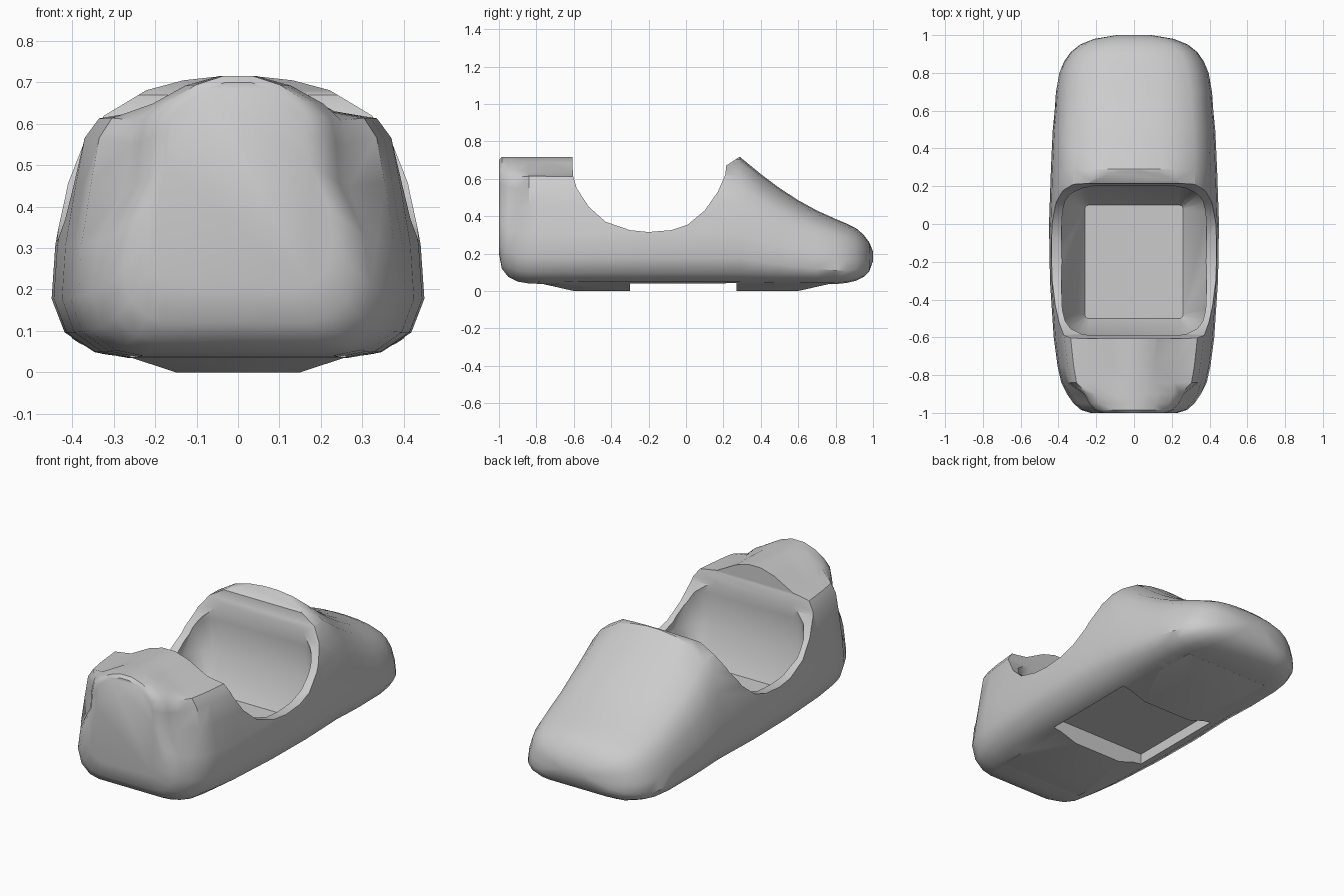
import bpy, bmesh
from math import sin, cos, pi

cube = bpy.data.objects.get("Cube")
if cube:
    bpy.data.objects.remove(cube, do_unlink=True)

grey = bpy.data.materials.new("plain_grey")
grey.use_nodes = True
grey.diffuse_color = (0.6, 0.6, 0.6, 1)
grey.node_tree.nodes["Principled BSDF"].inputs["Base Color"].default_value = grey.diffuse_color


def loft(name, rings):
    """Closed solid skinned through rings with equal point counts."""
    bm = bmesh.new()
    loops = [[bm.verts.new(p) for p in ring] for ring in rings]
    n = len(loops[0])
    for a, b in zip(loops, loops[1:]):
        for i in range(n):
            j = (i + 1) % n
            bm.faces.new((a[i], a[j], b[j], b[i]))
    bm.faces.new(loops[0][::-1])
    bm.faces.new(loops[-1])
    bmesh.ops.recalc_face_normals(bm, faces=bm.faces)
    mesh = bpy.data.meshes.new(name)
    bm.to_mesh(mesh)
    bm.free()
    mesh.materials.append(grey)
    obj = bpy.data.objects.new(name, mesh)
    bpy.context.collection.objects.link(obj)
    return obj


def combine(target, tool, operation):
    """Apply a boolean and remove the tool object."""
    tool.hide_render = True
    mod = target.modifiers.new("boolean", 'BOOLEAN')
    mod.operation = operation
    mod.solver = 'EXACT'
    mod.object = tool
    bpy.context.view_layer.objects.active = target
    bpy.ops.object.modifier_apply(modifier=mod.name)
    bpy.data.objects.remove(tool, do_unlink=True)


def rounded_rect(hx, y0, y1, z, r):
    ring = []
    corners = ((hx - r, y1 - r), (r - hx, y1 - r), (r - hx, y0 + r), (hx - r, y0 + r))
    for k, (cx, cy) in enumerate(corners):
        for s in range(5):
            a = (k + s / 4) * pi / 2
            ring.append((cx + r * cos(a), cy + r * sin(a), z))
    return ring


def rect(hx, y0, y1, z):
    return [(hx, y0, z), (hx, y1, z), (-hx, y1, z), (-hx, y0, z)]


# Half cross-sections: fraction of half width, fraction of height
lower = [(0, 0), (.6, 0), (.77, .02), (.93, .09), (1, .21)]
tail = lower + [(.98, .4), (.92, .62), (.84, .76), (.73, .86), (.5, .95),
                (.3, .985), (.09, 1), (0, 1)]
hood = lower + [(.98, .4), (.92, .62), (.87, .78), (.79, .85), (.55, .875),
                (.28, .965), (.09, 1), (0, 1)]
nose = lower + [(.95, .4), (.76, .6), (.74, .75), (.7, .84), (.58, .9),
                (.36, .965), (.13, 1), (0, 1)]

# Stations along the body: y, half width, bottom, top, section
stations = [
    (-1, .23, .2, .7, nose), (-.985, .28, .12, .715, nose),
    (-.95, .32, .075, .715, nose), (-.9, .355, .05, .715, nose),
    (-.84, .385, .04, .715, hood), (-.75, .405, .037, .715, hood),
    (-.6, .425, .035, .715, hood), (-.3, .445, .035, .715, hood),
    (0, .45, .035, .715, tail), (.29, .44, .035, .715, tail),
    (.4, .435, .035, .625, tail), (.5, .43, .035, .55, tail),
    (.6, .42, .035, .485, tail), (.7, .413, .035, .43, tail),
    (.8, .395, .037, .385, tail), (.86, .37, .043, .36, tail),
    (.91, .335, .055, .335, tail), (.95, .285, .075, .3, tail),
    (.98, .21, .105, .26, tail), (1, .09, .16, .21, tail),
]


def section(y, w, zb, zt, half):
    pts = [(u * w, y, zb + t * (zt - zb)) for u, t in half]
    return pts + [(-x, yy, z) for x, yy, z in pts[-2:0:-1]]


body = loft("body_shell", [section(*s) for s in stations])

# Sloped pads under the front and rear
for y0, y1, y2, y3 in ((-.76, -.6, -.3, -.27), (.24, .27, .6, .76)):
    pad = loft("underside_pad", [rect(.27, y0, y3, .06), rect(.26, y0, y3, .036),
                                 rect(.15, y1, y2, 0)])
    combine(body, pad, 'UNION')

# Scooped side opening
scoop = [(-.61, .9), (-.605, .62), (-.585, .55), (-.52, .45), (-.43, .37), (-.3, .325),
         (-.2, .315), (-.08, .325), (.01, .355), (.1, .43), (.17, .53),
         (.21, .62), (.215, .67), (.29, .72), (.29, .9)]
combine(body, loft("opening_cutter", [[(x, y, z) for y, z in scoop] for x in (-.8, .8)]),
        'DIFFERENCE')

# Tapered inner tub
tub = [(.26, -.5, .1, .14, .02), (.385, -.59, .2, .32, .14),
       (.37, -.59, .2, .5, .12), (.27, -.59, .2, .75, .1)]
combine(body, loft("tub_cutter", [rounded_rect(*t) for t in tub]), 'DIFFERENCE')

# Rectangular recess in the underside
combine(body, loft("recess_cutter", [rect(.3, -.3, .27, z) for z in (-.1, .1)]), 'DIFFERENCE')

bpy.ops.object.select_all(action='DESELECT')
body.select_set(True)
bpy.context.view_layer.objects.active = body
bpy.ops.object.shade_smooth_by_angle(angle=0.65)
